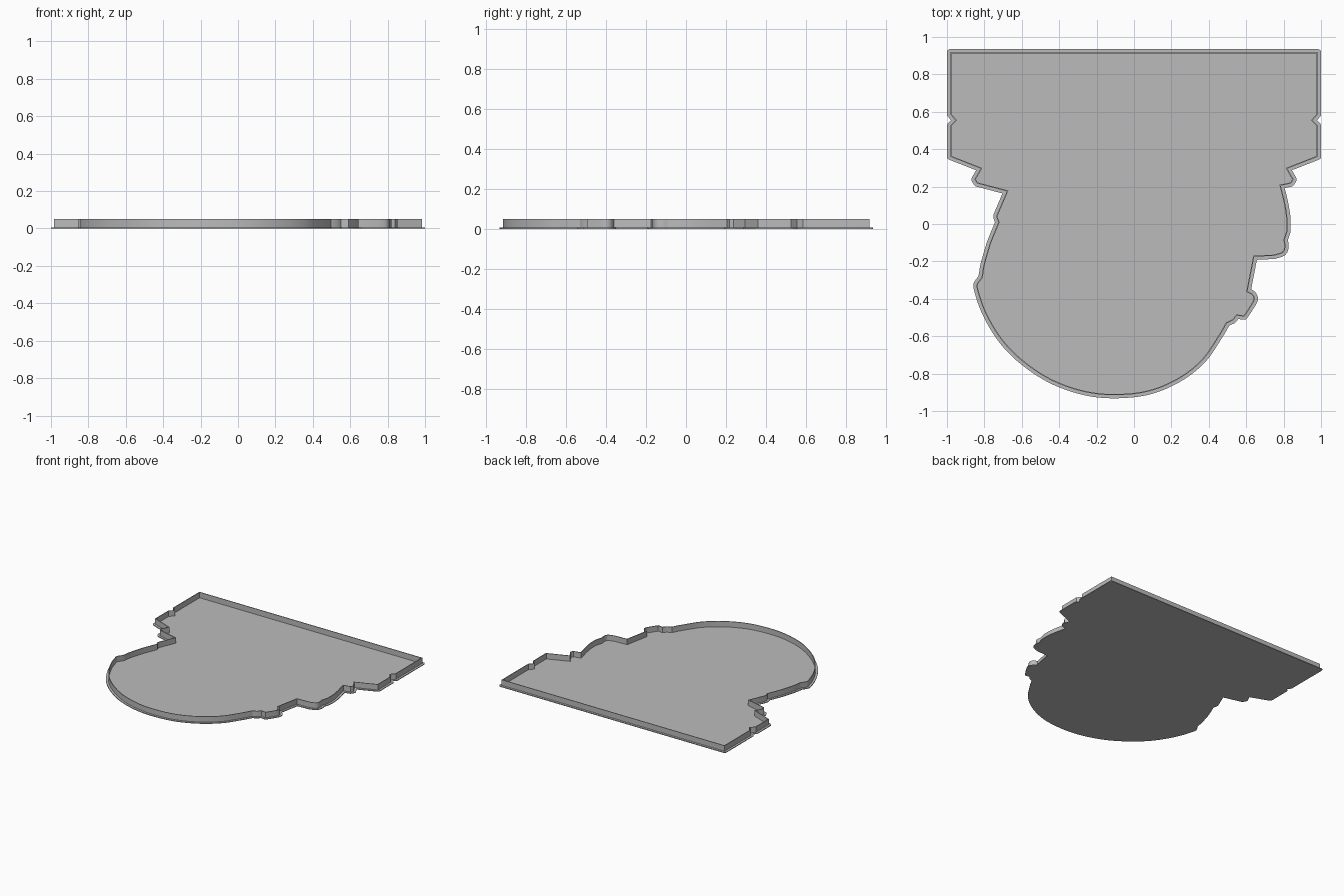
import bpy
import bmesh
import math
from mathutils import Vector
from mathutils.geometry import intersect_point_line

cube = bpy.data.objects.get("Cube")
if cube:
    bpy.data.objects.remove(cube, do_unlink=True)

FLANGE = 0.017      # base lip outside the wall
WALL = 0.006        # wall thickness
BASE_TOP = 0.006
WALL_TOP = 0.05

grey = bpy.data.materials.new("light grey")
grey.use_nodes = True
colour = (0.5, 0.5, 0.5, 1)
grey.diffuse_color = colour
grey.node_tree.nodes["Principled BSDF"].inputs["Base Color"].default_value = colour


def smooth_run(points, steps):
    """Smooth curve through the points."""
    pts = [Vector(p) for p in points]
    pts = [2 * pts[0] - pts[1]] + pts + [2 * pts[-1] - pts[-2]]
    out = []
    for a, b, c, d in zip(pts, pts[1:], pts[2:], pts[3:]):
        for i in range(steps):
            t = i / steps
            out.append(0.5 * (2 * b + (c - a) * t + (2 * a - 5 * b + 4 * c - d) * t ** 2
                              + (3 * b - a - 3 * c + d) * t ** 3))
    return out + [pts[-2]]


def corner_normals(path):
    """Each corner with the outward normals of its two edges."""
    for i, p in enumerate(path):
        e1 = (p - path[i - 1]).normalized()
        e2 = (path[(i + 1) % len(path)] - p).normalized()
        yield p, Vector((e1.y, -e1.x)), Vector((e2.y, -e2.x))


def mitre(p, n1, n2, dist):
    return p + (n1 + n2) * dist / max(1 + n1.dot(n2), 0.3)


def edge_distance(q, path):
    best = 9.0
    for i, b in enumerate(path):
        a = path[i - 1]
        near, t = intersect_point_line(q, a, b)
        near = a.lerp(b, min(max(t, 0), 1))
        best = min(best, (q.to_2d() - near.to_2d()).length)
    return best


def rounded_offset(path, dist):
    """Grow the outline, rounding its convex corners."""
    out = []
    for p, n1, n2 in corner_normals(path):
        turn = math.atan2(n1.x * n2.y - n1.y * n2.x, n1.dot(n2))
        if turn > 0.2:
            steps = max(2, math.ceil(turn / 0.25))
            start = math.atan2(n1.y, n1.x)
            for i in range(steps + 1):
                a = start + turn * i / steps
                out.append(p + Vector((math.cos(a), math.sin(a))) * dist)
        else:
            out.append(mitre(p, n1, n2, dist))
    return [q for q in out if edge_distance(q, path) > dist * 0.97]


def finish(name, bm):
    bmesh.ops.recalc_face_normals(bm, faces=bm.faces[:])
    mesh = bpy.data.meshes.new(name)
    bm.to_mesh(mesh)
    bm.free()
    mesh.materials.append(grey)
    obj = bpy.data.objects.new(name, mesh)
    bpy.context.collection.objects.link(obj)
    bpy.ops.object.select_all(action='DESELECT')
    obj.select_set(True)
    bpy.context.view_layer.objects.active = obj
    bpy.ops.object.shade_smooth_by_angle(angle=math.radians(30))


def ring(bm, path, z):
    return [bm.verts.new((p.x, p.y, z)) for p in path]


def bridge(bm, lower, upper):
    for i in range(len(lower)):
        bm.faces.new((lower[i - 1], lower[i], upper[i], upper[i - 1]))


# Outline: the wide block is mirrored, the rest runs round below it
block = [Vector(p) for p in [(-.983, .918), (-.983, .585), (-.954, .555),
                             (-.983, .525), (-.983, .36), (-.82, .296),
                             (-.853, .238), (-.84, .217)]]
mirrored_block = [Vector((-p.x, p.y)) for p in reversed(block)]

left_flank = [Vector((-.68, .175))]
left_flank += smooth_run([(-.733, .05), (-.735, .035), (-.725, .01)], 2)
left_flank += smooth_run([(-.77, -.1), (-.802, -.21), (-.815, -.285)], 4)
belly = smooth_run([(-.838, -.315), (-.84, -.345), (-.8, -.465), (-.72, -.605),
                    (-.61, -.723), (-.45, -.832), (-.27, -.897), (-.1, -.915),
                    (.08, -.895), (.24, -.828), (.365, -.73), (.45, -.61),
                    (.497, -.53)], 6)
knob = [Vector((.53, -.515)), Vector((.55, -.49))]
knob += smooth_run([(.59, -.495), (.62, -.45), (.645, -.405),
                    (.635, -.375), (.607, -.36)], 3)
right_flank = [Vector((.643, -.175))]
right_flank += smooth_run([(.75, -.17), (.797, -.153), (.81, -.12), (.805, -.085)], 3)
right_flank += smooth_run([(.82, -.04), (.82, .03), (.808, .11), (.785, .205)], 4)

outline = block + left_flank + belly + knob + right_flank + mirrored_block

# Flat base plate with its narrow lip
bm = bmesh.new()
lip = rounded_offset(outline, FLANGE)
bottom, top = ring(bm, lip, 0), ring(bm, lip, BASE_TOP)
bm.faces.new(bottom)
bm.faces.new(top)
bridge(bm, bottom, top)
finish("base_plate", bm)

# Thin upright wall round the tray
bm = bmesh.new()
inner = [mitre(p, n1, n2, -WALL) for p, n1, n2 in corner_normals(outline)]
rings = [ring(bm, outline, BASE_TOP / 2), ring(bm, outline, WALL_TOP),
         ring(bm, inner, WALL_TOP), ring(bm, inner, BASE_TOP / 2)]
for i in range(len(rings)):
    bridge(bm, rings[i - 1], rings[i])
finish("rim_wall", bm)
